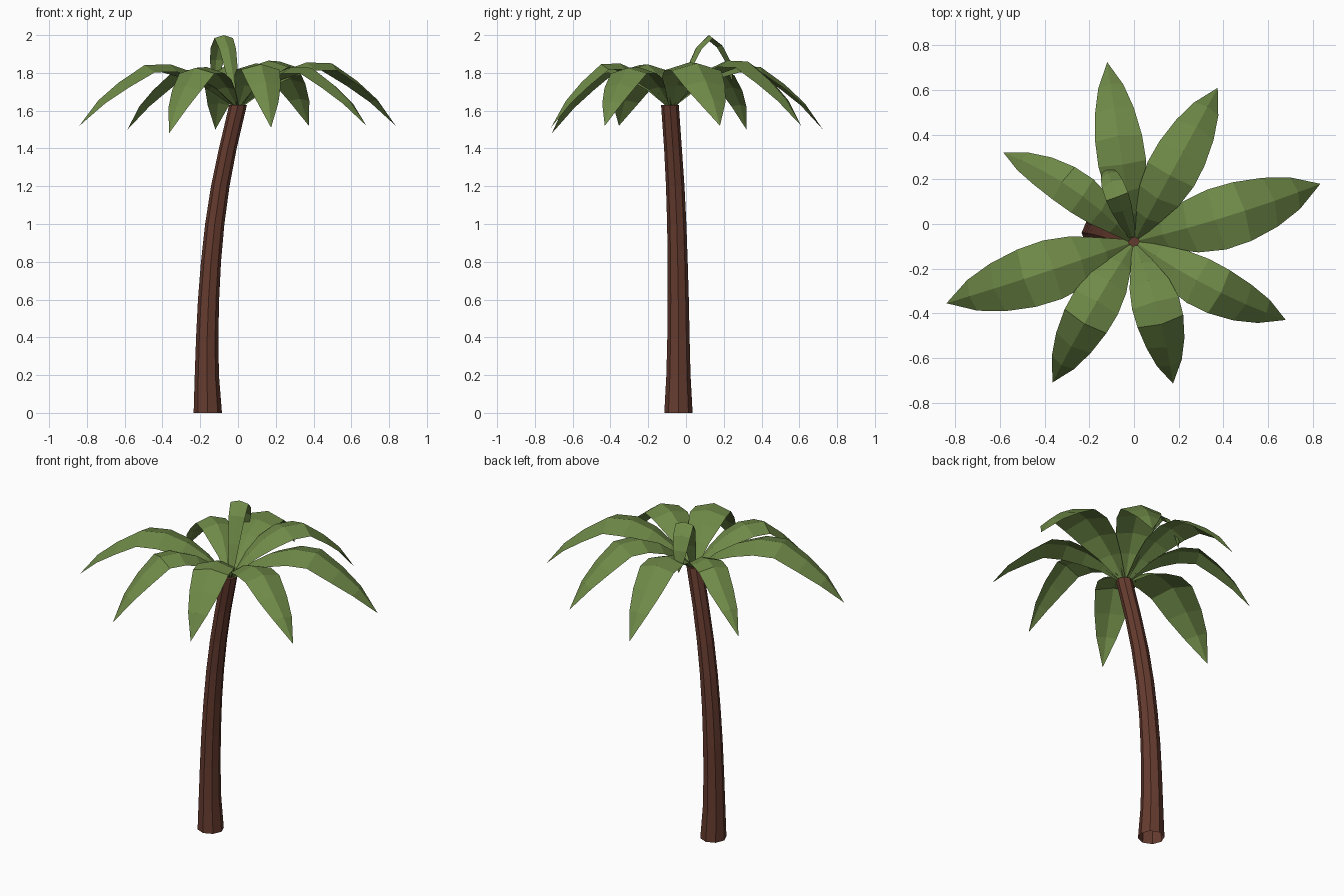
import bpy, bmesh, math
from mathutils import Vector

if "Cube" in bpy.data.objects:
    bpy.data.objects.remove(bpy.data.objects["Cube"])


def material(name, rgb):
    m = bpy.data.materials.new(name)
    m.diffuse_color = (*rgb, 1)
    m.use_nodes = True
    m.node_tree.nodes["Principled BSDF"].inputs["Base Color"].default_value = m.diffuse_color
    return m


def make_object(name, bm, mat):
    me = bpy.data.meshes.new(name)
    bm.to_mesh(me)
    bm.free()
    me.materials.append(mat)
    ob = bpy.data.objects.new(name, me)
    bpy.context.collection.objects.link(ob)
    return ob


bark = material("bark brown", (0.13, 0.044, 0.028))
leaf = material("leaf green", (0.16, 0.255, 0.065))
CROWN = Vector((0.0, -0.08, 1.63))

# Trunk: eight-sided rings (x, y, z, radius) along a leaning curve, open at the base
rings = [(-.16, -.04, 0, .075), (-.165, -.04, .2, .064), (-.163, -.04, .4, .059),
         (-.156, -.041, .6, .056), (-.143, -.044, .8, .053), (-.123, -.049, 1.0, .051),
         (-.094, -.057, 1.2, .049), (-.054, -.069, 1.4, .047), (0, -.085, 1.63, .047)]
bm = bmesh.new()
loops = []
for x, y, z, r in rings:
    loops.append([bm.verts.new((x + r * math.cos(i * math.pi / 4),
                                y + r * math.sin(i * math.pi / 4), z)) for i in range(8)])
for a, b in zip(loops, loops[1:]):
    for i in range(8):
        j = (i + 1) % 8
        bm.faces.new((a[i], a[j], b[j], b[i]))
bm.faces.new(loops[-1])
make_object("trunk", bm, bark)


def frond(name, tip_xy, path, widths, half_width, bow=0.0):
    """Folded leaf: path is (distance, z) along the ridge, sides droop from it."""
    d = Vector((tip_xy[0], tip_xy[1], 0)) - Vector((CROWN.x, CROWN.y, 0))
    d.normalize()
    side = Vector((-d.y, d.x, 0))
    bm = bmesh.new()
    rows = []
    n = len(path) - 1
    for k, (r, z) in enumerate(path):
        p, q = path[max(k - 1, 0)], path[min(k + 1, n)]
        tangent = (d * (q[0] - p[0]) + Vector((0, 0, q[1] - p[1]))).normalized()
        normal = tangent.cross(side)
        mid = Vector((CROWN.x, CROWN.y, z)) + d * r + side * bow * math.sin(math.pi * k / n)
        w = widths[k] * half_width
        if k == n:
            rows.append([bm.verts.new(mid)])
        else:
            rows.append([bm.verts.new(mid + side * s * w - normal * abs(s) * w * 0.3)
                         for s in (1, 0, -1)])
    for a, b in zip(rows, rows[1:]):
        for i in (0, 1):
            if len(b) == 1:
                bm.faces.new((a[i], a[i + 1], b[0]))
            else:
                bm.faces.new((a[i], a[i + 1], b[i + 1], b[i]))
    make_object(name, bm, leaf)


# Large fronds: tip x, y, z, peak height, half width, sideways bow
ts = [.025, .15, .28, .43, .59, .75, .88, 1]
rise = [0, .46, .78, .98, .96]
widths = [.15, .52, .86, 1.02, 1, .83, .54, 0]
fronds = [(-.12, .725, 1.50, 1.84, .106, 0), (.375, .61, 1.52, 1.87, .115, 0),
          (.835, .18, 1.52, 1.86, .138, -.015), (.68, -.43, 1.52, 1.835, .108, -.025),
          (.175, -.715, 1.51, 1.855, .106, .02), (-.365, -.71, 1.48, 1.835, .108, -.01),
          (-.84, -.355, 1.52, 1.85, .135, .005), (-.585, .32, 1.50, 1.82, .088, -.04)]
for i, (x, y, tz, peak, hw, bow) in enumerate(fronds):
    length = math.hypot(x - CROWN.x, y - CROWN.y)
    zs = [CROWN.z + f * (peak - CROWN.z) for f in rise]
    zs += [tz + f * (peak - tz) for f in (.7, .41, 0)]
    frond(f"frond_{i + 1}", (x, y), [(t * length, z) for t, z in zip(ts, zs)], widths, hw, bow)

# Small young frond that stands up and curls over
curl = [(.02, 1.64), (.075, 1.79), (.145, 1.935), (.215, 2.0), (.29, 1.945),
        (.33, 1.87), (.347, 1.80), (.345, 1.74)]
frond("young_frond", (-.125, .255), curl, [.3, .65, .95, 1.05, 1, .8, .5, 0], .05)
